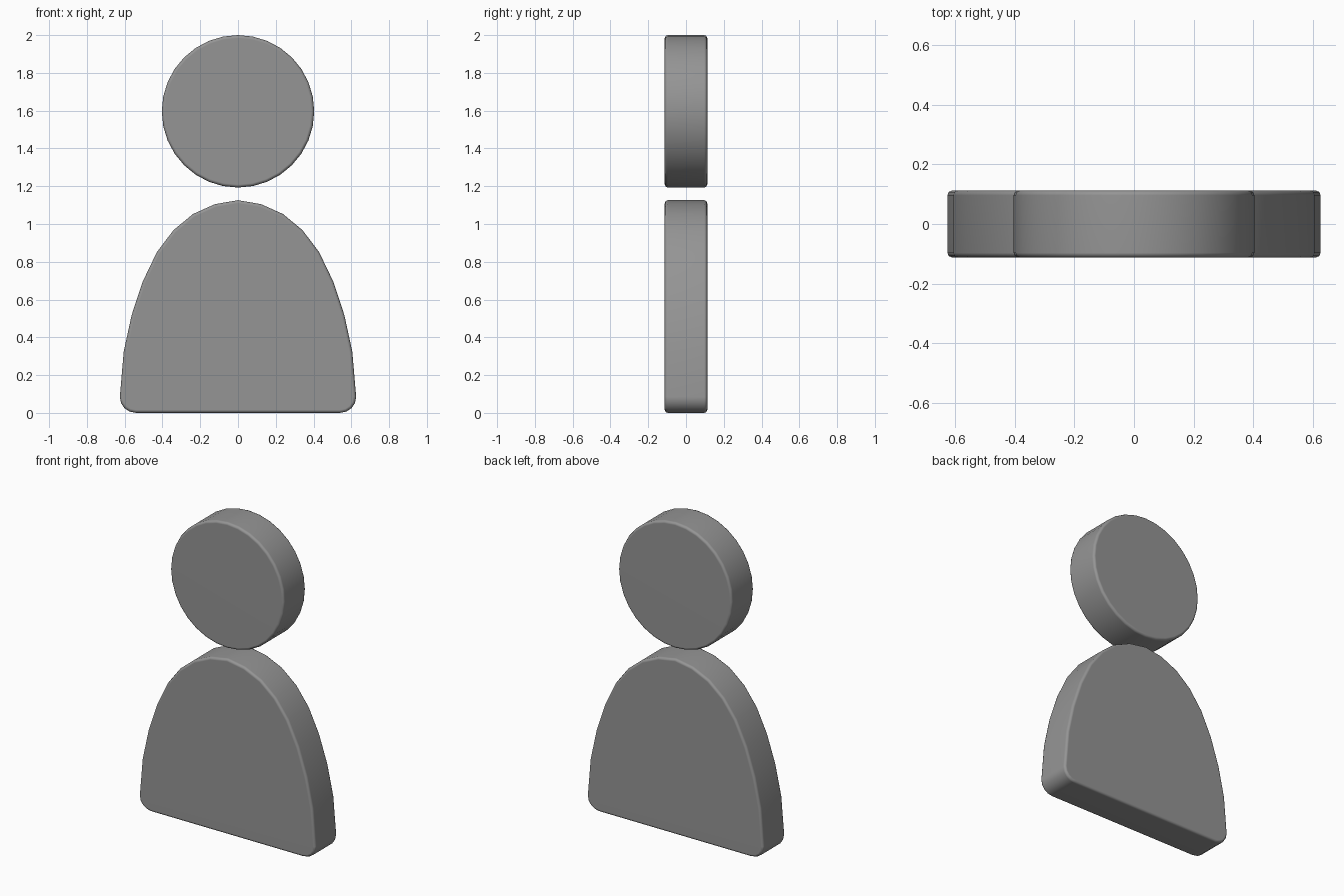
import bpy, bmesh, math

if "Cube" in bpy.data.objects:
    bpy.data.objects.remove(bpy.data.objects["Cube"])

HALF = 0.1125  # half thickness along y

grey = bpy.data.materials.new("dark_grey")
grey.diffuse_color = (0.3, 0.3, 0.3, 1)
grey.use_nodes = True
grey.node_tree.nodes["Principled BSDF"].inputs["Base Color"].default_value = grey.diffuse_color


def slab(name, outline):
    """Extrude a closed (x, z) outline along y and bevel its rims."""
    bm = bmesh.new()
    face = bm.faces.new([bm.verts.new((x, -HALF, z)) for x, z in outline])
    ext = bmesh.ops.extrude_face_region(bm, geom=[face])
    moved = [v for v in ext["geom"] if isinstance(v, bmesh.types.BMVert)]
    bmesh.ops.translate(bm, verts=moved, vec=(0, 2 * HALF, 0))
    bmesh.ops.recalc_face_normals(bm, faces=bm.faces[:])
    rims = [e for e in bm.edges if abs(e.verts[0].co.y - e.verts[1].co.y) < 1e-5]
    bmesh.ops.bevel(bm, geom=rims, offset=0.016, segments=2, profile=0.5,
                    affect='EDGES', clamp_overlap=True)
    me = bpy.data.meshes.new(name)
    bm.to_mesh(me)
    bm.free()
    me.materials.append(grey)
    ob = bpy.data.objects.new(name, me)
    bpy.context.collection.objects.link(ob)
    bpy.ops.object.select_all(action='DESELECT')
    ob.select_set(True)
    bpy.context.view_layer.objects.active = ob
    bpy.ops.object.shade_smooth_by_angle(angle=math.radians(60))
    # Keep the big faces flat while the bevels shade smoothly
    wn = ob.modifiers.new("flat_faces", 'WEIGHTED_NORMAL')
    wn.keep_sharp = True
    return ob


# Round head disc
R, CZ, N = 0.4035, 1.5965, 32
slab("head", [(R * math.sin(2 * math.pi * i / N), CZ + R * math.cos(2 * math.pi * i / N))
              for i in range(N)])

# Domed torso with rounded bottom corners (right half, then mirrored)
dome = [(0.122, 1.105), (0.238, 1.053), (0.342, 0.967), (0.430, 0.850),
        (0.504, 0.696), (0.563, 0.518), (0.605, 0.325), (0.6255, 0.085)]
corner = [(0.619, 0.052), (0.601, 0.025), (0.574, 0.007), (0.540, 0.0)]
right = dome + corner
slab("torso", [(0, 1.126)] + right + [(-x, z) for x, z in reversed(right)])
